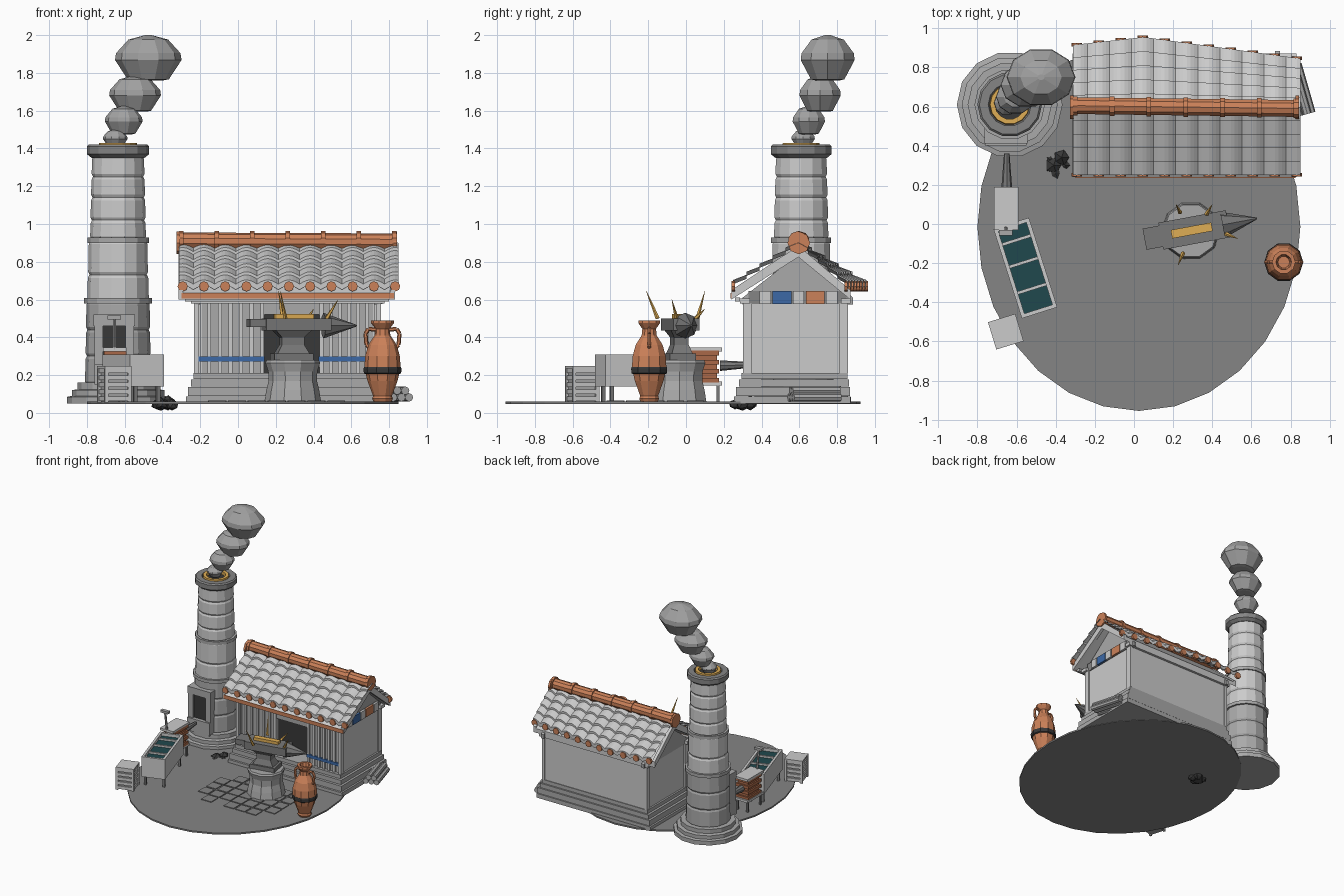
import bpy, bmesh, random
from math import pi, sin, cos, radians
from mathutils import Vector, Matrix

if "Cube" in bpy.data.objects:
    bpy.data.objects.remove(bpy.data.objects["Cube"])

random.seed(4)

def mat(name, r, g=None, b=None):
    m = bpy.data.materials.new(name)
    m.diffuse_color = (r, r if g is None else g, r if b is None else b, 1)
    m.use_nodes = True
    m.node_tree.nodes["Principled BSDF"].inputs["Base Color"].default_value = m.diffuse_color
    return m

CLAY = mat("clay", .60, .22, .10)
RUST = mat("leather", .40, .14, .065)
BLUE = mat("blue_paint", .045, .14, .38)
GOLD = mat("hot_metal", .74, .42, .09)
WATER = mat("water", .014, .065, .075)
DARK = mat("soot", .04)
PALE = mat("pale_stone", .62)
STONE = mat("mid_stone", .40)
EARTH = mat("packed_earth", .235)
IRON = mat("iron", .19)
SMOKE = mat("smoke_grey", .36)
SLATE = mat("tile_grey", .60)
I = Matrix.Identity(4)

def finish(name, bm, m=None, M=I):
    bmesh.ops.recalc_face_normals(bm, faces=bm.faces)
    me = bpy.data.meshes.new(name)
    bm.to_mesh(me); bm.free()
    ob = bpy.data.objects.new(name, me)
    bpy.context.collection.objects.link(ob)
    ob.matrix_world = M
    me.materials.append(m or PALE)
    return ob

def box(name, x0, x1, y0, y1, z0, z1, m=None, M=I):
    bm = bmesh.new()
    T = Matrix.Translation(((x0+x1)/2, (y0+y1)/2, (z0+z1)/2)) @ Matrix.Diagonal((x1-x0, y1-y0, z1-z0, 1))
    bmesh.ops.create_cube(bm, size=1, matrix=T)
    return finish(name, bm, m, M)

def lathe(name, prof, n, loc, m=None, rot=0, sx=1, sy=1):
    bm = bmesh.new()
    rings = [[bm.verts.new((r*sx*cos(2*pi*i/n+rot), r*sy*sin(2*pi*i/n+rot), z)) for i in range(n)] for r, z in prof]
    for a, b in zip(rings, rings[1:]):
        for i in range(n):
            bm.faces.new((a[i], a[(i+1) % n], b[(i+1) % n], b[i]))
    bm.faces.new(rings[0]); bm.faces.new(rings[-1])
    return finish(name, bm, m, Matrix.Translation(loc))

def rod(name, p, q, r0, r1=None, n=8, m=None, M=I):
    p, q = Vector(p), Vector(q)
    d = q - p
    bm = bmesh.new()
    T = Matrix.Translation((p+q)/2) @ d.to_track_quat('Z', 'Y').to_matrix().to_4x4()
    bmesh.ops.create_cone(bm, cap_ends=True, segments=n, radius1=r0, radius2=r0 if r1 is None else r1, depth=d.length, matrix=T)
    return finish(name, bm, m, M)

def prism(name, yz, x0, x1, m=None):
    bm = bmesh.new()
    a, b = [[bm.verts.new((x, y, z)) for y, z in yz] for x in (x0, x1)]
    bm.faces.new(a); bm.faces.new(b)
    for i in range(len(yz)):
        j = (i+1) % len(yz)
        bm.faces.new((a[i], a[j], b[j], b[i]))
    return finish(name, bm, m)

def place(x, y, deg):
    return Matrix.Translation((x, y, 0)) @ Matrix.Rotation(radians(deg), 4, 'Z')

# ground and paving
lathe("ground", [(1, .047), (1, .06)], 28, (.025, -.015, 0), EARTH, rot=pi/2, sx=.825, sy=.94)
for r in range(5):
    for c in range(7):
        if (c == 0 and r in (0, 4)) or (r, c) == (4, 2) or (r == 4 and c == 6):
            continue
        x, y, s = -.11+.105*c, .05-.106*r, random.uniform(.044, .049)
        box("paving_stone", x-s, x+s, y-s, y+s, .055, .066, EARTH)

# chimney
C = (-.635, .61, 0)
lathe("chimney_foot", [(.27, .05), (.27, .085), (.245, .09), (.245, .12), (.215, .125), (.215, .16)], 14, C, STONE)
def stack(name, courses, m):
    prof = []
    for z0, z1, r in courses:
        prof += [(r-.008, z0), (r, z0+.015), (r-.003, z1-.015), (r-.01, z1)]
    lathe(name, prof, 14, C, m)
stack("chimney_lower", [(.15, .30, .175), (.30, .44, .172), (.44, .59, .17)], STONE)
stack("chimney_upper", [(.59, .73, .163), (.73, .91, .158), (.92, 1.02, .148), (1.02, 1.14, .146),
                        (1.14, 1.25, .143), (1.25, 1.36, .14)], PALE)
for z, r in [(.58, .18), (.90, .163)]:
    lathe("chimney_band", [(r, z), (r, z+.028)], 14, C, STONE)
lathe("chimney_rim", [(.14, 1.35), (.165, 1.37), (.165, 1.41), (.155, 1.42), (.11, 1.42), (.10, 1.39)], 14, C, EARTH)
lathe("chimney_glow", [(.105, 1.38), (.10, 1.428), (.075, 1.428), (.075, 1.39)], 14, C, GOLD)
lathe("chimney_flue", [(.076, 1.38), (.076, 1.40)], 14, C, DARK)
# furnace mouth
box("furnace_post", -.76, -.715, .415, .56, .15, .47, STONE)
box("furnace_post", -.595, -.55, .415, .56, .15, .47, STONE)
box("furnace_lintel", -.765, -.545, .41, .56, .46, .52, STONE)
box("furnace_sill", -.76, -.55, .40, .56, .15, .26, STONE)
box("furnace_mouth", -.72, -.59, .43, .55, .26, .46, DARK)
# smoke puffs
for x, y, z, rx, ry, h in [(-.65, .62, 1.455, .065, .065, .045), (-.605, .65, 1.55, .10, .09, .075),
                           (-.545, .71, 1.69, .137, .115, .095), (-.475, .75, 1.88, .176, .15, .12)]:
    lathe("smoke", [(.45, -1), (.62, -.95), (1, -.1), (.97, .2), (.6, .8), (.1, 1)], 10, (x, y, z), SMOKE, sx=rx, sy=ry).scale.z = h

# house base and walls
for z0, z1, g in [(.05, .09, .055), (.09, .14, .045), (.14, .18, .03), (.18, .215, .015)]:
    box("house_base", -.22-g, .745+g, .31-g, .85+g*.4, z0, z1-.004, STONE)
box("back_wall", -.22, .745, .82, .85, .21, .59)
box("left_wall", -.22, -.19, .32, .84, .21, .59)
box("right_wall", .715, .745, .32, .84, .21, .59)
box("door_dark", -.18, .71, .45, .47, .21, .59, DARK)
for x0, x1 in [(-.22, .14), (.43, .745)]:
    box("front_wall", x0, x1, .325, .35, .21, .59, STONE)
    box("blue_rail", x0-.003, x1, .31, .33, .272, .298, BLUE)
    for i in range(7):
        x = x0 + .012 + (x1-x0-.024)*i/6
        box("wall_batten", x-.01, x+.01, .312, .33, .21, .58)
box("door_lintel", .14, .43, .32, .35, .52, .59, STONE)
for x in (-.22, .745):
    for y in (.325, .835):
        box("corner_post", x-.012, x+.012, y-.022, y+.022, .21, .58)
box("wall_plate_front", -.25, .775, .285, .34, .578, .605)
box("wall_plate_back", -.25, .775, .82, .87, .578, .605)
# gables, painted frieze on the right one
for x in (.735, -.21):
    prism("gable", [(.30, .575), (.30, .61), (.595, .84), (.885, .61), (.885, .575)], x-.015, x+.01, STONE)
box("frieze_back", .735, .752, .33, .85, .577, .645, EARTH)
for i, m in enumerate([None, BLUE, None, CLAY, None]):
    y, w = .42 + .088*i, .03 if m is None else .05
    box("frieze_panel", .735, .765, y-w, y+w, .577, .645, m)

# roof deck and bargeboards
for e, ze in [(.24, .60), (.87, .60)]:
    prism("roof_deck", [(.595, .875), (e, ze+.035), (e, ze), (.595, .84)], -.29, .81)
    for x in (-.315, .805):
        prism("bargeboard", [(.595, .885), (e, ze+.05), (e, ze), (.595, .825)], x, x+.025)
box("eave_fascia", -.30, .825, .235, .25, .605, .635, CLAY)
box("eave_batten", -.28, .80, .26, .285, .59, .61)

# barrel tiles: stepped rows with arched ribs
X0, DX, NT, SUB, ROWS = -.293, .1125, 10, 6, 5
def back_eave(x):
    return .915+.04*(x+.31)/.36 if x < .05 else .955-.10*(x-.05)/.73
def tiles(name, eave, m):
    bm = bmesh.new()
    lines = []
    for r in range(ROWS):
        for t, lift in ((r/ROWS, -.004), ((r+1)/ROWS, .012)):
            row = []
            for i in range(-1, NT*SUB+2):
                x = X0 + DX*i/SUB
                w = abs(cos(pi*i/SUB))*.022
                row.append(bm.verts.new((x, .595+(eave(x)-.595)*t, .885-.215*t+w+lift)))
            lines.append(row)
    lines.append([bm.verts.new(v.co-Vector((0, 0, .03))) for v in lines[-1]])
    for a, b in zip(lines, lines[1:]):
        for i in range(len(a)-1):
            bm.faces.new((a[i], a[i+1], b[i+1], b[i]))
    finish(name, bm, m)
    s = 1 if eave(0) > .6 else -1
    for k in range(NT+1):
        x = X0 + DX*k
        y = eave(x)
        rod("eave_disc", (x, y-s*.01, .67), (x, y+s*.008, .67), .027, n=8, m=CLAY)
tiles("front_tiles", lambda x: .25, SLATE)
tiles("back_tiles", back_eave, None)

# ridge
rod("ridge", (-.315, .605, .91), (.835, .59, .905), .045, n=10, m=CLAY)
for i in range(7):
    x = -.30 + .188*i
    rod("ridge_collar", (x-.012, .603-.002*i, .91), (x+.012, .603-.002*i, .91), .052, n=10, m=CLAY)
for x in (-.32, .83):
    rod("ridge_cap", (x-.006, .597, .90), (x+.012, .597, .90), .06, n=8, m=CLAY)

# log pile
L = place(.825, .68, 16)
for x, z in [(-.04, .082), (.005, .082), (.047, .082), (-.018, .118), (.026, .118)]:
    rod("log", (x, -.13, z), (x, .13, z), .022, n=8, m=STONE, M=L)

# stump and anvil
lathe("stump", [(.15, .06), (.14, .12), (.128, .17), (.13, .22), (.145, .265), (.138, .28)], 10, (.29, -.035, 0), STONE)
A = place(.285, -.035, 10.5)
box("anvil_foot", -.105, .105, -.07, .07, .28, .315, IRON, A)
w = lathe("anvil_waist", [(.125, .31), (.085, .36), (.085, .40), (.14, .44)], 4, (0, 0, 0), IRON, rot=pi/4, sy=.65)
w.matrix_world = A
box("anvil_body", -.15, .20, -.07, .07, .435, .50, IRON, A)
box("anvil_heel", -.235, -.14, -.055, .055, .455, .498, IRON, A)
rod("anvil_horn", (.17, 0, .462), (.35, 0, .462), .068, .004, 8, IRON, A)
box("hot_bar", -.095, .115, -.022, .022, .50, .524, GOLD, A)
for p, q in [((.25, -.15, .50), (.225, -.21, .645)), ((.235, .06, .50), (.215, .10, .645)),
             ((.47, -.05, .50), (.53, -.075, .60)), ((.37, .05, .50), (.40, .10, .55))]:
    rod("spark", p, q, .012, .001, 5, GOLD)

# clay jar
J = (.765, -.195, 0)
lathe("jar", [(.048, .06), (.055, .075), (.05, .09), (.08, .17), (.096, .24), (.092, .30), (.075, .36), (.042, .41),
              (.038, .445), (.06, .475), (.06, .49), (.04, .49), (.03, .45)], 10, J, CLAY)
lathe("jar_band", [(.09, .205), (.099, .21), (.1, .235), (.098, .243)], 10, J, DARK)
for s in (-1, 1):
    pts = [(.035, .44), (.075, .445), (.09, .42), (.085, .36), (.07, .345)]
    for (a, b), (c, d) in zip(pts, pts[1:]):
        rod("jar_handle", (J[0]+s*a, J[1], b), (J[0]+s*c, J[1], d), .011, n=6, m=CLAY)

# quench trough
Q = place(-.555, -.225, 17.6)
box("trough_floor", -.085, .085, -.23, .23, .14, .165, M=Q)
box("trough_water", -.08, .08, -.225, .225, .16, .285, WATER, Q)
for s in (-1, 1):
    box("trough_side", s*.085-.01, s*.085+.01, -.24, .24, .14, .31, M=Q)
    box("trough_end", -.09, .09, s*.23-.01, s*.23+.01, .14, .31, M=Q)
    for t in (-1, 1):
        box("trough_leg", s*.075-.01, s*.075+.01, t*.2-.01, t*.2+.01, .055, .15, IRON, Q)
for y in (-.11, .03, .15):
    box("trough_slat", -.08, .08, y-.008, y+.008, .28, .30, M=Q)

# bellows
for i in range(7):
    g = .012*(i % 2)
    box("bellows_fold", -.71+g, -.59-g, 0+g, .175-g, .16+.024*i, .185+.024*i, RUST)
box("bellows_top", -.715, -.59, -.03, .19, .325, .345)
box("bellows_bottom", -.715, -.59, -.02, .19, .145, .165)
for x in (-.70, -.605):
    for y in (0, .17):
        box("bellows_leg", x-.008, x+.008, y-.008, y+.008, .05, .15, IRON)
rod("bellows_nozzle", (-.65, .18, .25), (-.65, .36, .255), .028, .014, 8, IRON)
rod("bellows_handle", (-.655, -.02, .33), (-.655, -.045, .50), .009, n=6, m=STONE)
box("bellows_grip", -.69, -.62, -.06, -.03, .495, .515, STONE)

# slatted crate
K = place(-.655, -.55, 17)
box("crate_core", -.058, .058, -.058, .058, .06, .235, STONE, K)
for i in range(5):
    box("crate_slat", -.068, .068, -.068, .068, .062+.037*i, .087+.037*i, M=K)
for s in (-1, 1):
    for t in (-1, 1):
        box("crate_post", s*.064-.009, s*.064+.009, t*.064-.009, t*.064+.009, .055, .24, M=K)
box("crate_lid", -.073, .073, -.073, .073, .235, .247, M=K)

# coal heap
for x, y, z, r in [(-.41, .30, .045, .045), (-.37, .34, .05, .045), (-.40, .26, .045, .035), (-.35, .30, .04, .035), (-.43, .33, .045, .028)]:
    bm = bmesh.new()
    bmesh.ops.create_icosphere(bm, subdivisions=1, radius=r)
    for v in bm.verts:
        v.co *= random.uniform(.85, 1.15)
        v.co.z *= .85
    finish("coal", bm, DARK, Matrix.Translation((x, y, z)))
